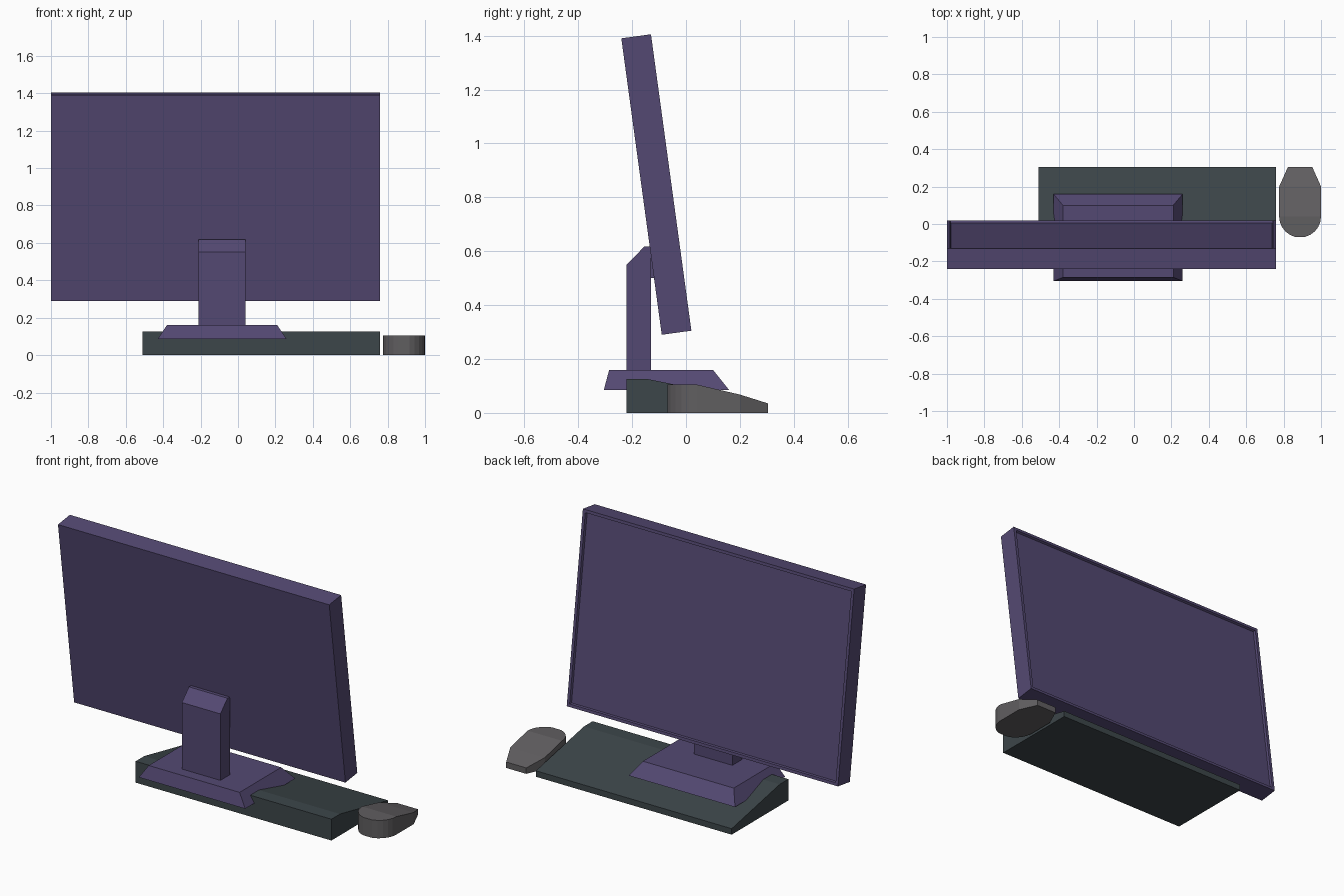
import bpy, bmesh, math
from mathutils import Vector

cube = bpy.data.objects.get("Cube")
if cube:
    bpy.data.objects.remove(cube, do_unlink=True)


def material(name, rgb):
    m = bpy.data.materials.new(name)
    m.use_nodes = True
    m.diffuse_color = (*rgb, 1)
    bsdf = m.node_tree.nodes["Principled BSDF"]
    bsdf.inputs["Base Color"].default_value = (*rgb, 1)
    bsdf.inputs["Roughness"].default_value = 0.8
    return m


purple = material("dusky purple", (0.088, 0.066, 0.17))
slate = material("dark slate", (0.046, 0.061, 0.068))
grey = material("warm grey", (0.118, 0.112, 0.118))


def loft(name, rings, mat, edit=None):
    """Join rings of equal point count with quads and cap both ends."""
    bm = bmesh.new()
    loops = [[bm.verts.new(p) for p in ring] for ring in rings]
    for a, b in zip(loops, loops[1:]):
        for i in range(len(a)):
            j = (i + 1) % len(a)
            bm.faces.new((a[i], a[j], b[j], b[i]))
    bm.faces.new(loops[0])
    bm.faces.new(loops[-1])
    bmesh.ops.recalc_face_normals(bm, faces=bm.faces)
    if edit:
        edit(bm)
    mesh = bpy.data.meshes.new(name)
    bm.to_mesh(mesh)
    bm.free()
    mesh.materials.append(mat)
    obj = bpy.data.objects.new(name, mesh)
    bpy.context.collection.objects.link(obj)
    return obj


def prism(name, profile, x0, x1, mat, edit=None):
    """Side profile (y, z) extruded along x."""
    return loft(name, [[(x, y, z) for y, z in profile] for x in (x0, x1)], mat, edit)


def rect(x0, x1, y0, y1, z):
    return [(x0, y0, z), (x1, y0, z), (x1, y1, z), (x0, y1, z)]


# Tilted monitor with a thin bezel and a recessed display
def recess_display(bm):
    bm.normal_update()
    face = max(bm.faces, key=lambda f: f.normal.y)
    bmesh.ops.inset_individual(bm, faces=[face], thickness=0.024)
    bmesh.ops.inset_individual(bm, faces=[face], thickness=0.006, depth=-0.012)


prism("monitor", [(-0.09, 0.29), (0.02, 0.305), (-0.13, 1.405), (-0.24, 1.39)],
      -1.0, 0.76, purple, recess_display)

# Stand: neck with a chamfered top, mount and sloping foot
prism("stand_neck", [(-0.22, 0.15), (-0.22, 0.55), (-0.155, 0.617), (-0.13, 0.617),
                     (-0.13, 0.15)], -0.21, 0.04, purple)
prism("stand_mount", [(-0.14, 0.5), (-0.14, 0.61), (-0.12, 0.61), (-0.11, 0.5)],
      -0.2, 0.03, purple)
loft("stand_foot", [rect(-0.43, 0.26, -0.305, 0.16, 0.085),
                    rect(-0.38, 0.21, -0.285, 0.1, 0.16)], purple)

# Wedge shaped keyboard
prism("keyboard", [(-0.22, 0), (-0.22, 0.125), (-0.14, 0.125), (0.305, 0.035), (0.305, 0)],
      -0.51, 0.76, slate)

# Mouse: rounded front end, tapered and sloping rear
stations = []
for i in range(1, 7):
    a = math.radians(15 * i)
    stations.append((0.04 - 0.112 * math.cos(a), 0.112 * math.sin(a), 0.105))
stations += [(0.2, 0.112, 0.068), (0.305, 0.065, 0.035)]
rings = [[(0.888 - w, y, 0), (0.888 + w, y, 0), (0.888 + w, y, h), (0.888 - w, y, h)]
         for y, w, h in stations]
loft("mouse", rings, grey)
